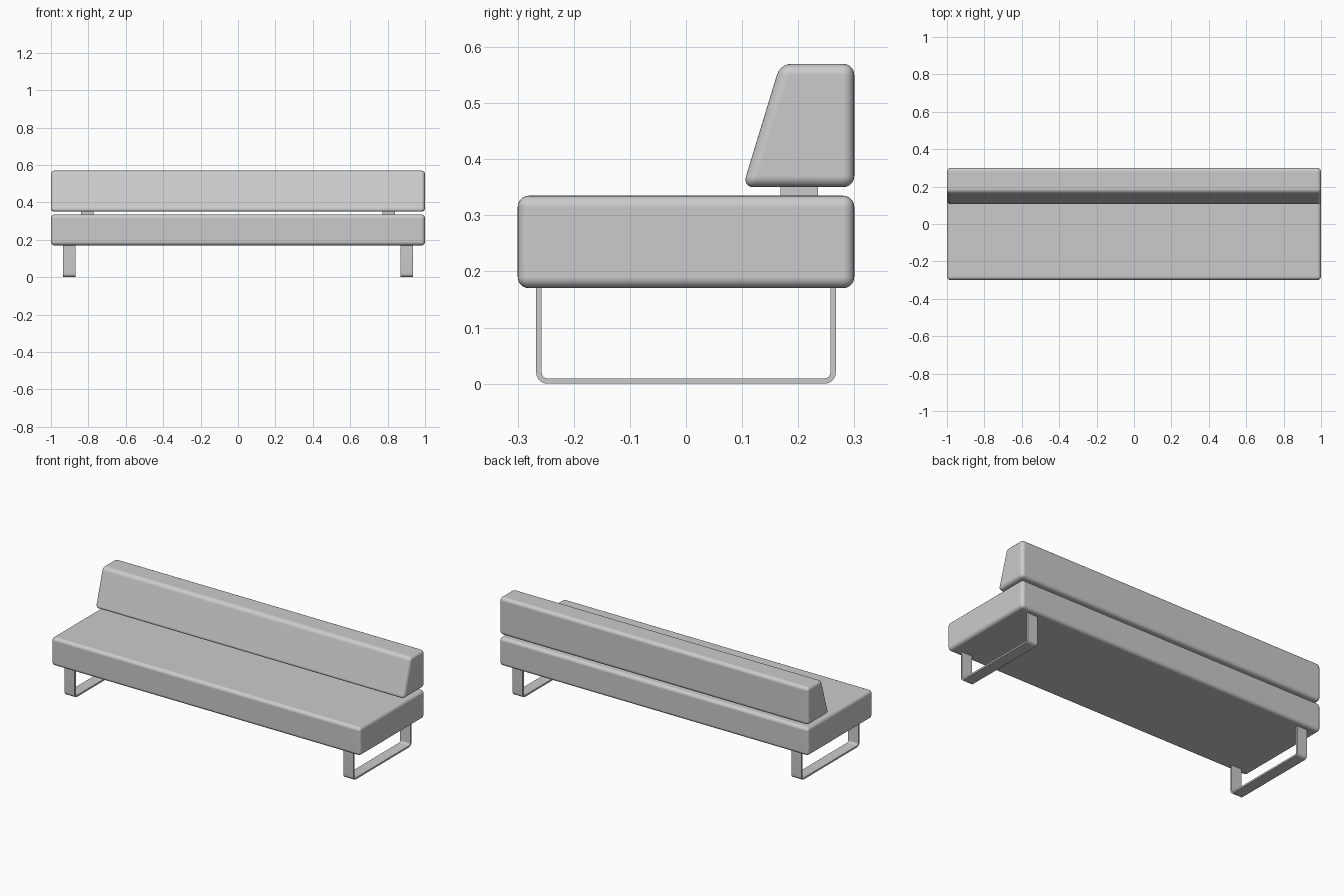
import bpy, bmesh, math

cube = bpy.data.objects.get("Cube")
if cube:
    bpy.data.objects.remove(cube, do_unlink=True)

grey = bpy.data.materials.new("plain grey")
grey.use_nodes = True
colour = (0.6, 0.6, 0.6, 1)
grey.diffuse_color = colour
grey.node_tree.nodes["Principled BSDF"].inputs["Base Color"].default_value = colour


def extrude_profile(name, profile, x0, x1, bevel=0):
    """Extrude a (y, z) outline along x and round its edges."""
    bm = bmesh.new()
    face = bm.faces.new([bm.verts.new((x0, y, z)) for y, z in profile])
    moved = bmesh.ops.extrude_face_region(bm, geom=[face])["geom"]
    bmesh.ops.translate(bm, vec=(x1 - x0, 0, 0),
                        verts=[v for v in moved if isinstance(v, bmesh.types.BMVert)])
    bmesh.ops.recalc_face_normals(bm, faces=bm.faces)
    mesh = bpy.data.meshes.new(name)
    bm.to_mesh(mesh)
    bm.free()
    mesh.materials.append(grey)
    obj = bpy.data.objects.new(name, mesh)
    bpy.context.collection.objects.link(obj)
    if bevel:
        mod = obj.modifiers.new("rounded edges", 'BEVEL')
        mod.width = bevel
        mod.segments = 5
        mod.limit_method = 'ANGLE'
        mod.harden_normals = True
    bpy.ops.object.select_all(action='DESELECT')
    obj.select_set(True)
    bpy.context.view_layer.objects.active = obj
    bpy.ops.object.shade_smooth_by_angle(angle=math.radians(35))
    return obj


def rectangle(y0, y1, z0, z1):
    return [(y0, z0), (y1, z0), (y1, z1), (y0, z1)]


def u_path(half, bottom, top, radius, steps=8):
    """U-shaped path with two rounded lower corners."""
    points = [(-half, top)]
    for side in (-1, 1):
        for i in range(steps + 1):
            t = i / steps * math.pi / 2
            if side > 0:
                t = math.pi / 2 - t
            points.append((side * (half - radius + radius * math.cos(t)),
                           bottom + radius - radius * math.sin(t)))
    return points + [(half, top)]


# Cushions
extrude_profile("seat", rectangle(-0.3, 0.3, 0.17, 0.335), -1, 1, 0.02)
extrude_profile("backrest", [(0.101, 0.35), (0.3, 0.35), (0.3, 0.57), (0.168, 0.57)],
                -1, 1, 0.02)

# Flat-bar sled legs and the blocks that carry the backrest
bar = 0.0095
leg = u_path(0.267, 0.002, 0.172, 0.02) + u_path(0.267 - bar, 0.002 + bar, 0.172, 0.011)[::-1]
leg = [(y, z - 0.002) for y, z in leg]
for side, label in ((1, "left"), (-1, "right")):
    extrude_profile(label + "_leg", leg, side * 0.87, side * 0.935)
    extrude_profile(label + "_backrest_support", rectangle(0.168, 0.235, 0.33, 0.355),
                    side * 0.772, side * 0.84)
